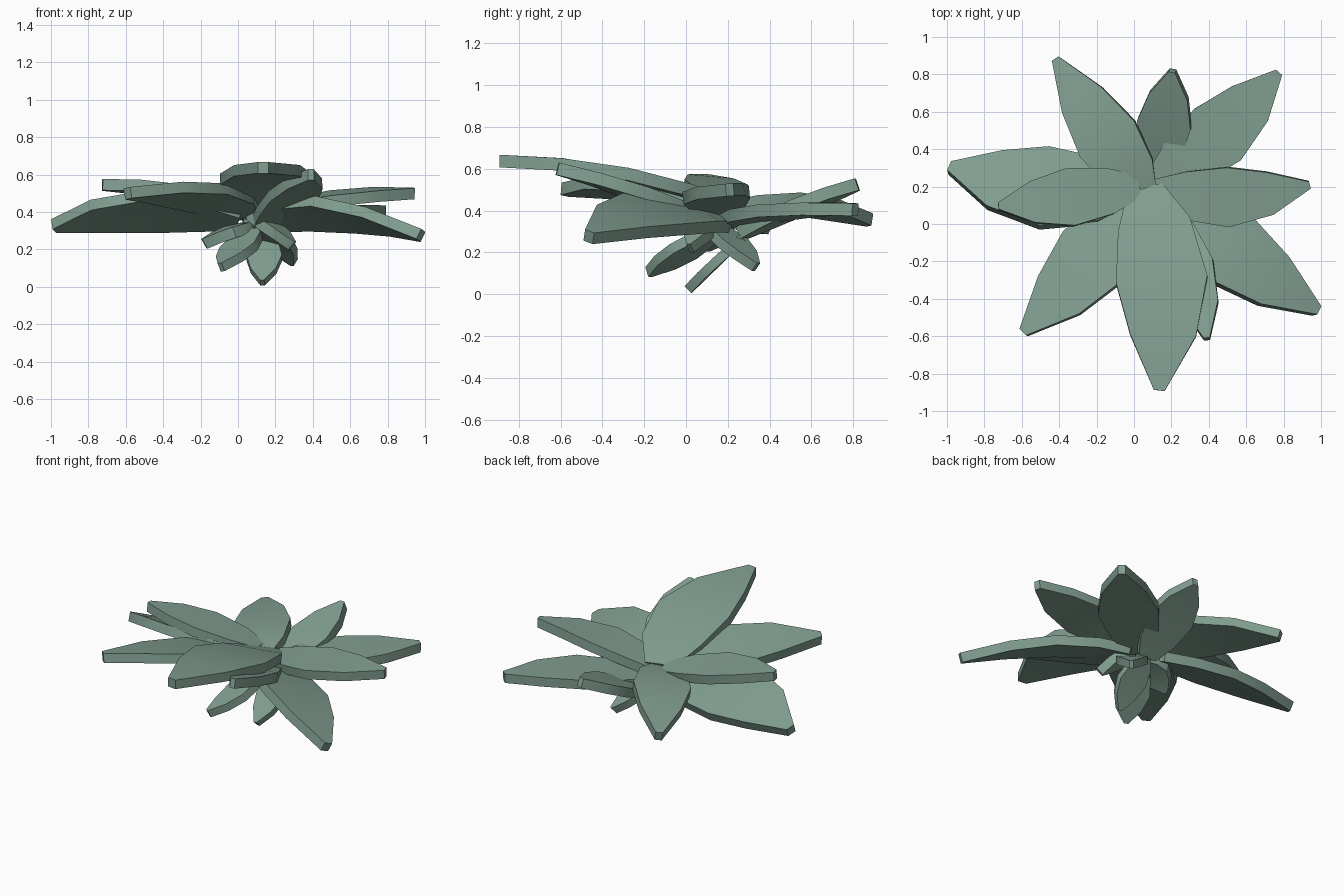
import bpy, bmesh, math
from mathutils import Vector

if "Cube" in bpy.data.objects:
    bpy.data.objects.remove(bpy.data.objects["Cube"])

# Leaf outline: position along the leaf, relative width
OUTLINE = [(0, .4), (.2, .8), (.48, 1), (.75, .72), (1, .12)]


def leaf(name, base, mid, tip, width, roll=0, thick=.06):
    """Thick, tapering blade along a curve through base, mid and tip."""
    a, m, c = Vector(base), Vector(mid), Vector(tip)
    b = 2 * m - (a + c) / 2
    r = math.radians(roll)
    bm = bmesh.new()
    rings = []
    for t, w in OUTLINE:
        p = a * (1 - t) ** 2 + b * 2 * t * (1 - t) + c * t * t
        d = ((b - a) * (1 - t) + (c - b) * t).normalized()
        side = d.cross(Vector((0, 0, 1))).normalized()
        up = side.cross(d)
        s = (side * math.cos(r) + up * math.sin(r)) * width * w / 2
        n = (up * math.cos(r) - side * math.sin(r)) * thick / 2
        rings.append([bm.verts.new(p + q) for q in (s + n, n - s, -s - n, s - n)])
    for lo, hi in zip(rings, rings[1:]):
        for i in range(4):
            j = (i + 1) % 4
            bm.faces.new((lo[i], lo[j], hi[j], hi[i]))
    bm.faces.new(rings[0])
    bm.faces.new(rings[-1])
    bmesh.ops.recalc_face_normals(bm, faces=bm.faces)
    me = bpy.data.meshes.new(name)
    bm.to_mesh(me)
    bm.free()
    me.materials.append(green)
    ob = bpy.data.objects.new(name, me)
    bpy.context.collection.objects.link(ob)
    ob.select_set(True)
    bpy.context.view_layer.objects.active = ob


green = bpy.data.materials.new("leaf_green")
green.diffuse_color = (.22, .34, .28, 1)
green.use_nodes = True
green.node_tree.nodes["Principled BSDF"].inputs["Base Color"].default_value = green.diffuse_color

# Large spreading leaves
leaf("front_leaf", (.06, .18, .42), (.15, -.32, .58), (.135, -.89, .637), .49)
leaf("back_left_leaf", (.06, .16, .40), (-.15, .47, .435), (-.415, .88, .355), .35, 7)
leaf("back_right_leaf", (.12, .22, .35), (.46, .49, .40), (.775, .81, .405), .37)
leaf("back_leaf", (.12, .26, .29), (.165, .55, .42), (.205, .82, .525), .29, 4)
leaf("left_lower_leaf", (.0, .19, .36), (-.5, .195, .40), (-.985, .3, .325), .46, -22)
leaf("left_upper_leaf", (.02, .2, .42), (-.36, .14, .51), (-.725, .095, .545), .31, -5)
leaf("front_left_leaf", (.05, .18, .39), (-.23, -.19, .49), (-.59, -.58, .50), .42, -10)
leaf("right_lower_leaf", (.15, .16, .35), (.53, -.15, .385), (.978, -.465, .275), .43, 20)
leaf("right_upper_leaf", (.11, .18, .40), (.52, .145, .475), (.94, .21, .50), .32, -5)
leaf("front_right_leaf", (.12, .15, .33), (.30, -.25, .49), (.39, -.615, .60), .27)

# Small drooping leaves underneath
leaf("lower_front_leaf", (.14, .27, .27), (.14, .14, .15), (.13, .01, .022), .19, 0, .045)
leaf("lower_left_leaf", (.08, .15, .31), (.0, -.02, .20), (-.09, -.18, .105), .22, -8, .05)
leaf("lower_back_leaf", (.12, .12, .32), (.21, .23, .24), (.30, .335, .13), .19, 0, .05)
leaf("lower_side_leaf", (.08, .17, .32), (-.05, .13, .29), (-.18, .1, .23), .2, 0, .06)
leaf("lower_right_leaf", (.07, .15, .39), (.18, .08, .32), (.29, .02, .22), .17, 0, .055)

bpy.ops.object.shade_smooth_by_angle(angle=math.radians(30))
